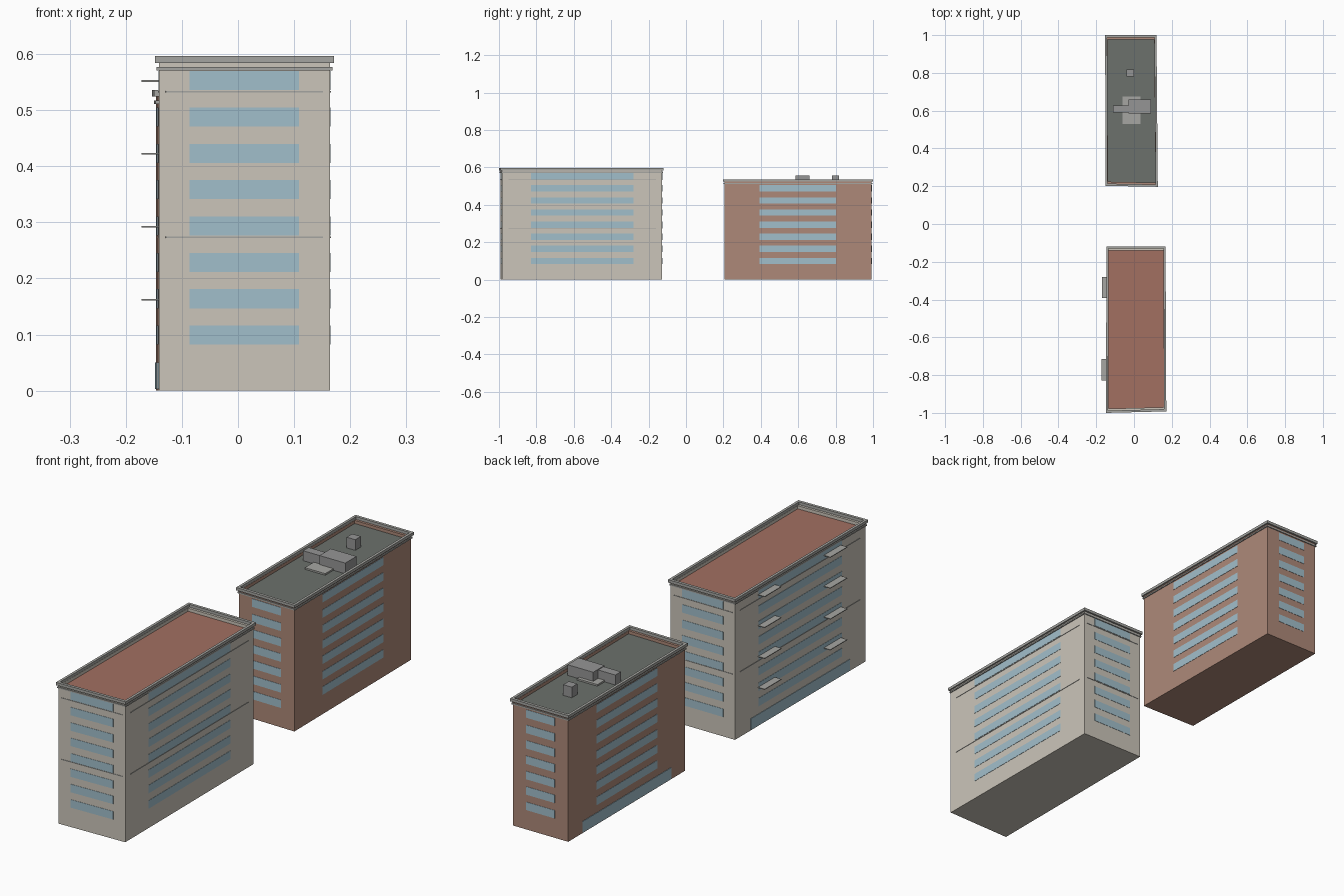
import bpy
from mathutils import Vector

if "Cube" in bpy.data.objects:
    bpy.data.objects.remove(bpy.data.objects["Cube"])


def material(name, rgb):
    m = bpy.data.materials.new(name)
    m.diffuse_color = (*rgb, 1)
    m.use_nodes = True
    m.node_tree.nodes["Principled BSDF"].inputs["Base Color"].default_value = m.diffuse_color
    return m


STONE = material("stone", (0.60, 0.56, 0.49))
BRICK = material("brick", (0.42, 0.25, 0.19))
GLASS = material("glass", (0.36, 0.52, 0.60))
RED_ROOF = material("red_roof", (0.36, 0.16, 0.12))
DARK_ROOF = material("dark_roof", (0.15, 0.165, 0.15))
TRIM = material("trim", (0.38, 0.38, 0.36))
METAL = material("metal", (0.30, 0.30, 0.30))

SIGNS = ((-1, -1), (1, -1), (1, 1), (-1, 1))
SIDES = ("front", "right", "back", "left")


def make(name, verts, faces, mat):
    me = bpy.data.meshes.new(name)
    me.from_pydata(verts, [], faces)
    me.materials.append(mat)
    ob = bpy.data.objects.new(name, me)
    bpy.context.collection.objects.link(ob)
    return ob


def prism(name, quads, z0, z1, mat):
    """One or more counter-clockwise footprints extruded from z0 to z1."""
    if isinstance(z0, (int, float)):
        z0, z1 = [z0] * len(quads), [z1] * len(quads)
    verts, faces = [], []
    for q, lo, hi in zip(quads, z0, z1):
        b = len(verts)
        verts += [(p[0], p[1], lo) for p in q] + [(p[0], p[1], hi) for p in q]
        faces += [(b + 3, b + 2, b + 1, b), (b + 4, b + 5, b + 6, b + 7)]
        faces += [(b + i, b + (i + 1) % 4, b + 4 + (i + 1) % 4, b + 4 + i) for i in range(4)]
    return make(name, verts, faces, mat)


def grow(quad, dx, dy):
    return [(p[0] + sx * dx, p[1] + sy * dy) for p, (sx, sy) in zip(quad, SIGNS)]


def ring(name, outer, inner, z0, z1, mat):
    """Rectangular frame between two footprints."""
    verts = [(p[0], p[1], z) for z in (z0, z1) for q in (outer, inner) for p in q]
    faces = []
    for i in range(4):
        j = (i + 1) % 4
        faces += [(i, j, 8 + j, 8 + i), (4 + j, 4 + i, 12 + i, 12 + j),
                  (8 + i, 8 + j, 12 + j, 12 + i), (j, i, 4 + i, 4 + j)]
    return make(name, verts, faces, mat)


def on_wall(quad, side, t0, t1, depth):
    """Footprint of a slab standing out from one wall, between fractions t0 and t1."""
    a, b = Vector(quad[side]), Vector(quad[(side + 1) % 4])
    d = b - a
    n = Vector((d.y, -d.x)).normalized()
    p, q = a + d * t0, a + d * t1
    return [p + n * depth, q + n * depth, q - n * 0.001, p - n * 0.001]


def rect(x0, x1, y0, y1):
    return [(x0, y0), (x1, y0), (x1, y1), (x0, y1)]


def building(name, quad, top, floors, margin, wall, roof):
    roof_z = top - 0.025
    # Body, roof surface and hollow parapet
    prism(name + "_walls", [quad], 0, roof_z - 0.002, wall)
    inner = grow(quad, -0.005, -0.014)
    prism(name + "_roof", [inner], roof_z - 0.002, roof_z, roof)
    ring(name + "_parapet", quad, inner, roof_z - 0.002, top - 0.012, wall)
    # Coping and lower cornice
    ring(name + "_coping", grow(quad, 0.007, 0.008), grow(quad, -0.004, -0.004),
         top - 0.012, top, TRIM)
    ring(name + "_cornice", grow(quad, 0.004, 0.004), grow(quad, -0.002, -0.002),
         top - 0.025, top - 0.019, TRIM)
    # Window strips on every floor of every side
    lows = [0.082 + 0.0648 * f for f in range(floors)]
    for s in range(4):
        strip = on_wall(quad, s, margin, 1 - margin, 0.0012)
        prism(f"{name}_windows_{SIDES[s]}", [strip] * floors, lows,
              [z + 0.034 for z in lows], GLASS)
    # Ground floor glazing on the left side
    prism(name + "_shopfront", [on_wall(quad, 3, 0.12, 0.88, 0.002)], 0.003, 0.05, GLASS)


# Footprints are slightly out of square
stone_plan = [(-0.141, -0.992), (0.164, -0.984), (0.160, -0.127), (-0.139, -0.127)]
brick_plan = [(-0.143, 0.210), (0.119, 0.205), (0.112, 0.992), (-0.146, 0.992)]
building("stone_block", stone_plan, 0.596, 8, 0.18, STONE, RED_ROOF)
building("brick_block", brick_plan, 0.536, 7, 0.24, BRICK, DARK_ROOF)

# String courses on the stone block
for s in range(4):
    course = on_wall(stone_plan, s, 0.04, 0.96, 0.0016)
    prism(f"string_courses_{SIDES[s]}", [course] * 2, [0.272, 0.531], [0.275, 0.534], TRIM)

# Balconies in two columns on the left side of the stone block
levels = [0.1605, 0.2905, 0.4205, 0.5505]
for i, (t0, t1) in enumerate(((0.177, 0.305), (0.68, 0.81))):
    slab = on_wall(stone_plan, 3, t0, t1, 0.031)
    prism(f"balconies_{i + 1}", [slab] * 4, levels, [z + 0.003 for z in levels], TRIM)

# Rooftop plant on the brick block
prism("plant_room", [rect(-0.03, 0.09, 0.585, 0.66)], 0.51, 0.556, METAL)
prism("plant_duct", [rect(-0.11, -0.03, 0.59, 0.627)], 0.51, 0.553, METAL)
prism("plant_pad", [rect(-0.06, 0.035, 0.53, 0.675)], 0.51, 0.518, TRIM)
prism("roof_vent", [rect(-0.04, 0.0, 0.78, 0.817)], 0.51, 0.556, METAL)
